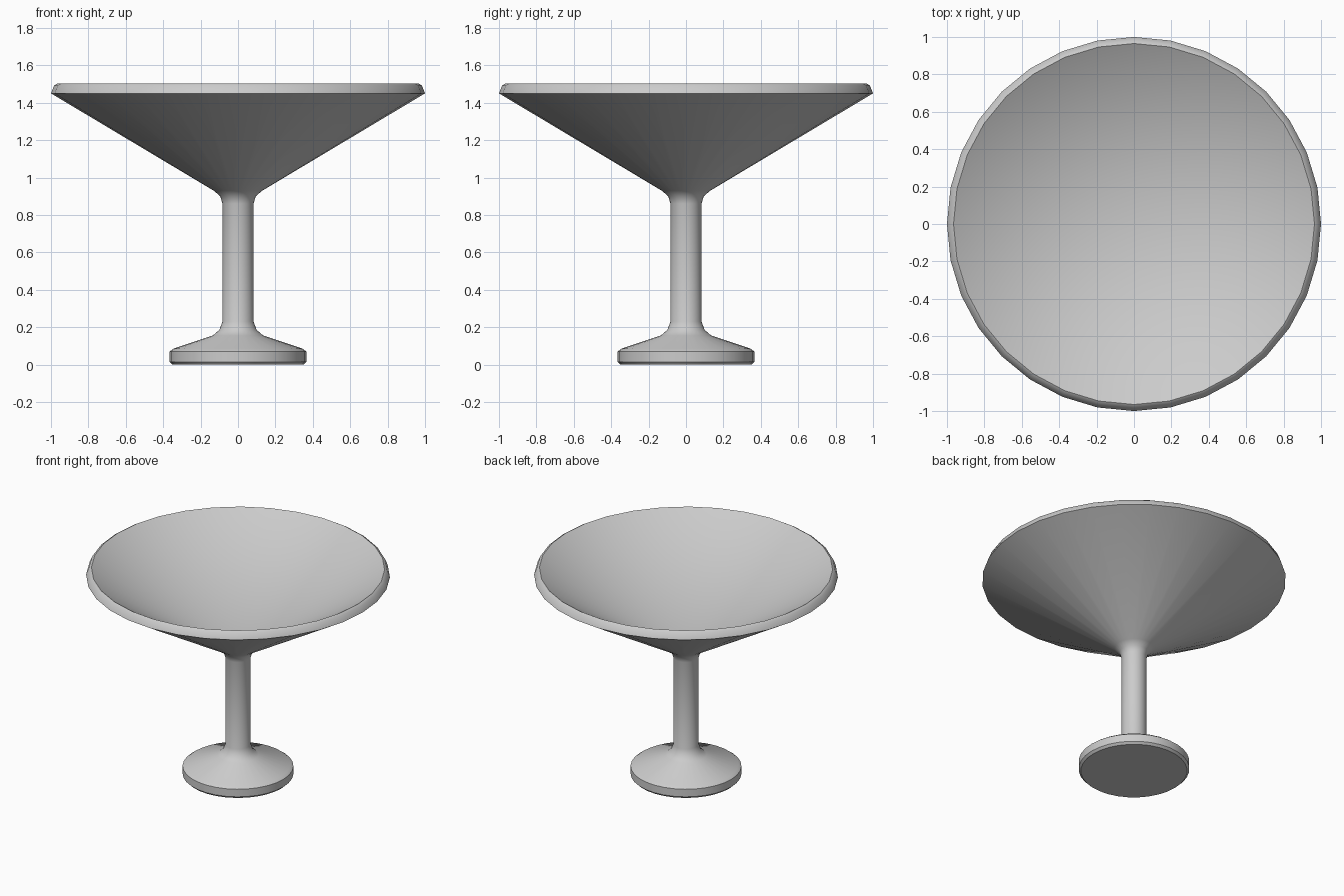
import bpy, bmesh, math

cube = bpy.data.objects.get("Cube")
if cube:
    bpy.data.objects.remove(cube, do_unlink=True)

SIDES = 32

grey = bpy.data.materials.new("plain_grey")
grey.use_nodes = True
colour = (0.6, 0.6, 0.6, 1)
grey.diffuse_color = colour
grey.node_tree.nodes["Principled BSDF"].inputs["Base Color"].default_value = colour


def lathe(name, profile):
    """Spin a (radius, height) profile around the z axis."""
    bm = bmesh.new()
    verts = [bm.verts.new((r, 0, z)) for r, z in profile]
    edges = [bm.edges.new(pair) for pair in zip(verts, verts[1:])]
    bmesh.ops.spin(bm, geom=verts + edges, cent=(0, 0, 0), axis=(0, 0, 1),
                   angle=math.tau, steps=SIDES, use_duplicate=False)
    bmesh.ops.remove_doubles(bm, verts=bm.verts, dist=0.0005)
    bmesh.ops.recalc_face_normals(bm, faces=bm.faces)
    mesh = bpy.data.meshes.new(name)
    bm.to_mesh(mesh)
    bm.free()
    mesh.materials.append(grey)
    obj = bpy.data.objects.new(name, mesh)
    bpy.context.collection.objects.link(obj)
    bpy.ops.object.select_all(action="DESELECT")
    obj.select_set(True)
    bpy.context.view_layer.objects.active = obj
    bpy.ops.object.shade_smooth_by_angle(angle=math.radians(40))
    return obj


# Bevelled foot with a sloping top
foot = [(0, 0), (0.35, 0), (0.365, 0.015), (0.365, 0.07), (0.345, 0.085),
        (0.135, 0.155)]
# Slim stem, flared at both ends
stem = [(0.1, 0.185), (0.083, 0.23), (0.083, 0.86), (0.095, 0.9)]
# Wide conical bowl with a bevelled rim and a pointed inside
bowl = [(0.13, 0.93), (1, 1.45), (0.983, 1.492), (0.965, 1.503), (0, 0.935)]

lathe("cocktail_glass", foot + stem + bowl)
